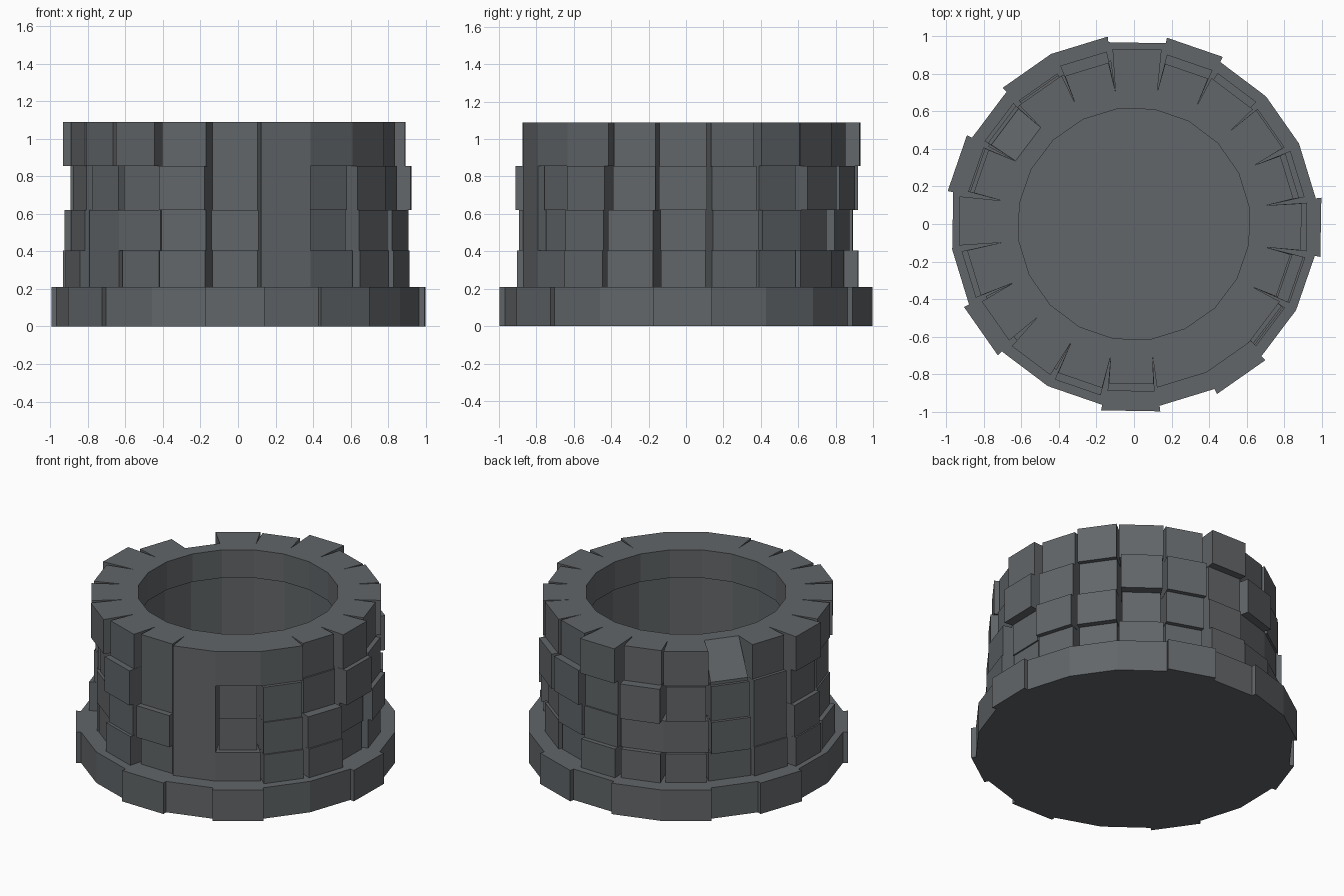
import bpy, bmesh, math

if "Cube" in bpy.data.objects:
    bpy.data.objects.remove(bpy.data.objects["Cube"], do_unlink=True)

SIDES = 20
STEP = math.tau / SIDES
START = math.radians(8)
INNER, SHAFT, CORE, TOP = 0.62, 0.635, 0.715, 1.09
LIP = 0.9

stone = bpy.data.materials.new("dark_grey_stone")
stone.use_nodes = True
GREY = (0.122, 0.133, 0.141, 1)
stone.diffuse_color = GREY
stone.node_tree.nodes["Principled BSDF"].inputs["Base Color"].default_value = GREY


def polar(r, a, z):
    return (r * math.cos(a), r * math.sin(a), z)


def finish(bm, name):
    bmesh.ops.recalc_face_normals(bm, faces=bm.faces)
    mesh = bpy.data.meshes.new(name)
    bm.to_mesh(mesh)
    bm.free()
    mesh.materials.append(stone)
    obj = bpy.data.objects.new(name, mesh)
    bpy.context.collection.objects.link(obj)


def add_block(bm, k, r, z0, z1, taper, outer_top):
    """One wedge stone; an outer_top below z1 gives it a sloping top."""
    a, b = START + k * STEP, START + (k + 1) * STEP
    low = [bm.verts.new(polar(*p)) for p in
           ((CORE, a, z0), (r, a + taper, z0), (r, b - taper, z0), (CORE, b, z0))]
    high = [bm.verts.new(polar(*p)) for p in
            ((CORE, a, z1), (r, a + taper, outer_top), (r, b - taper, outer_top), (CORE, b, z1))]
    bm.faces.new(low)
    bm.faces.new(high)
    for i in range(4):
        j = (i + 1) % 4
        bm.faces.new((low[i], low[j], high[j], high[i]))


def course(name, z0, z1, pattern, base, lean, worn=None):
    """A ring of stones; later letters stick out further, 'e' stones are flush."""
    bm = bmesh.new()
    for k, letter in enumerate(pattern):
        r = base + 0.01 * (ord(letter) - ord("a"))
        taper = 0 if letter == "e" else lean
        add_block(bm, k, r, z0, z1, taper, z0 + 0.02 if k == worn else z1)
    finish(bm, name)


# Inner wall, a 20-sided tube with a thicker lip at the top
bm = bmesh.new()
profile = ((SHAFT, 0), (CORE, 0), (CORE, TOP), (INNER, TOP), (INNER, LIP), (SHAFT, LIP))
rings = [[bm.verts.new(polar(r, START + k * STEP, z)) for r, z in profile]
         for k in range(SIDES)]
for k in range(SIDES):
    here, there = rings[k], rings[(k + 1) % SIDES]
    for i in range(len(profile)):
        j = (i + 1) % len(profile)
        bm.faces.new((here[i], there[i], there[j], here[j]))
finish(bm, "inner_wall")

# Floor slab closing the bottom
bm = bmesh.new()
bottom = [bm.verts.new(polar(SHAFT, START + k * STEP, 0)) for k in range(SIDES)]
slab = bmesh.ops.extrude_face_region(bm, geom=[bm.faces.new(bottom)], use_keep_orig=True)
for v in slab["geom"]:
    if isinstance(v, bmesh.types.BMVert):
        v.co.z += 0.01
finish(bm, "floor")

# Wide footing and four courses of uneven stones
LEAN = math.radians(1)
course("footing", 0, 0.21, "bbbebeebebbebbebebbe", 0.968, 0)
course("first_course", 0.21, 0.405, "fcecjhgegkjedicee" "ijc", 0.84, LEAN)
course("second_course", 0.405, 0.62, "igcfgeehfjgeeggeahid", 0.84, LEAN)
course("third_course", 0.62, 0.855, "fciifjfffgfdcjcebgcj", 0.84, LEAN)
course("rim_course", 0.855, TOP, "cfedkdeddkghifceeebg", 0.84, LEAN, worn=7)
